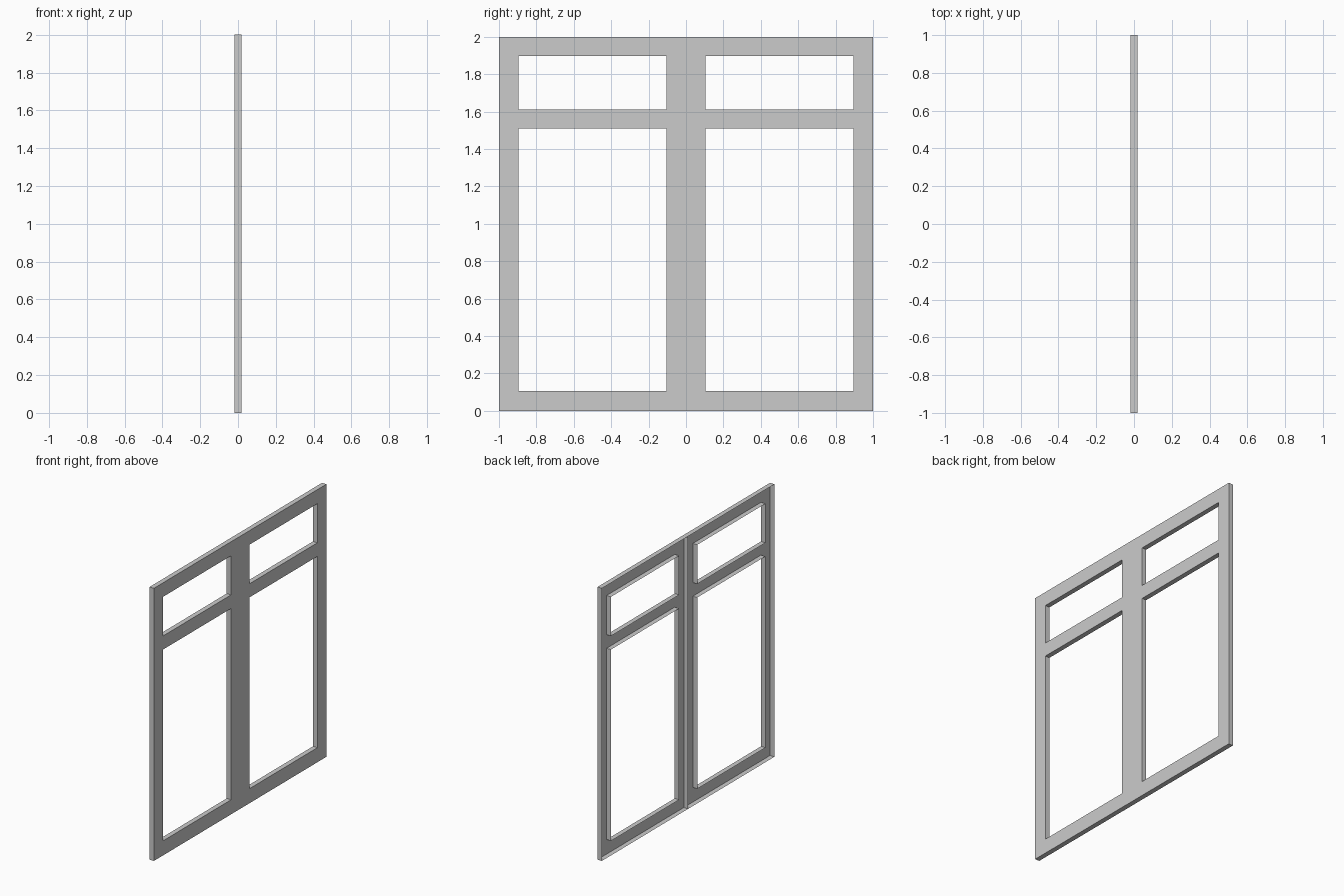
import bpy, bmesh

if "Cube" in bpy.data.objects:
    bpy.data.objects.remove(bpy.data.objects["Cube"])

DEPTH = 0.018                              # half thickness
YS = [0.0, 0.105, 0.895, 1.0]              # stile edges across one casement
ZS = [0.0, 0.107, 1.51, 1.61, 1.897, 2.0]  # rail edges up the casement
OPENINGS = {(1, 1), (1, 3)}                # glazing cells left empty

bm = bmesh.new()

# Front face: stiles and rails as a grid with two openings
grid = [[bm.verts.new((DEPTH, y, z)) for z in ZS] for y in YS]
for i in range(len(YS) - 1):
    for j in range(len(ZS) - 1):
        if (i, j) not in OPENINGS:
            bm.faces.new((grid[i][j], grid[i + 1][j],
                          grid[i + 1][j + 1], grid[i][j + 1]))

# Outer edges and opening reveals folded back; the rear stays open
border = [e for e in bm.edges if e.is_boundary]
folded = bmesh.ops.extrude_edge_only(bm, edges=border)["geom"]
bmesh.ops.translate(bm, vec=(-2 * DEPTH, 0, 0),
                    verts=[g for g in folded if isinstance(g, bmesh.types.BMVert)])
bmesh.ops.recalc_face_normals(bm, faces=bm.faces)
if sum(f.normal.x for f in bm.faces) < 0:
    bmesh.ops.reverse_faces(bm, faces=bm.faces)

mesh = bpy.data.meshes.new("window_frame")
bm.to_mesh(mesh)
bm.free()
window = bpy.data.objects.new("window_frame", mesh)
bpy.context.collection.objects.link(window)

# Second casement mirrored across the centre
mirror = window.modifiers.new("second_casement", "MIRROR")
mirror.use_axis = (False, True, False)
mirror.use_mirror_merge = False
